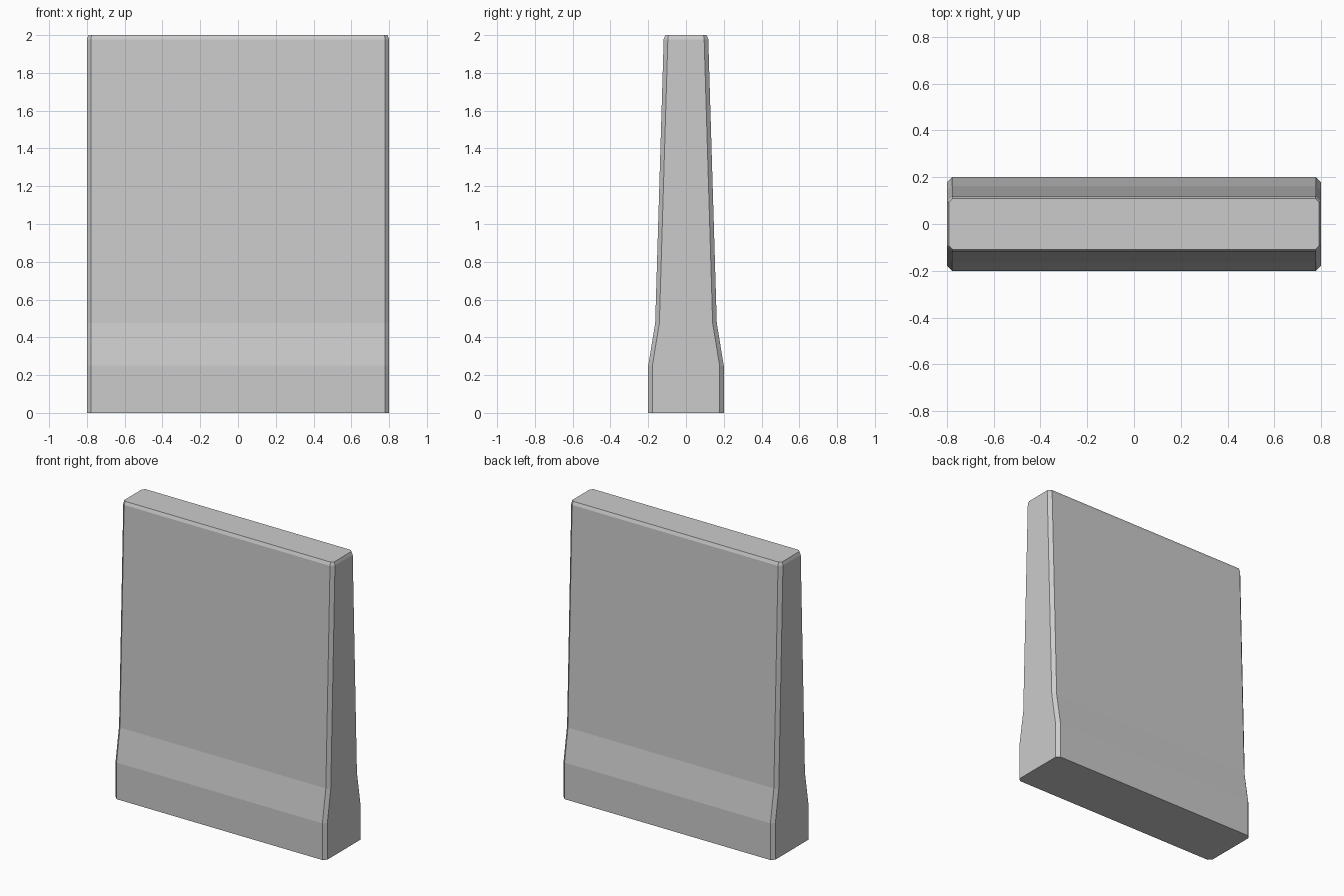
import bpy
import bmesh

cube = bpy.data.objects.get("Cube")
if cube:
    bpy.data.objects.remove(cube, do_unlink=True)

# Plain concrete colour
concrete = bpy.data.materials.new("concrete_grey")
concrete.use_nodes = True
colour = (0.6, 0.6, 0.6, 1)
concrete.diffuse_color = colour
concrete.node_tree.nodes["Principled BSDF"].inputs["Base Color"].default_value = colour

# Wall levels: height, half width, half depth, corner chamfer
levels = [
    (0.0, 0.8, 0.2, 0.022),
    (0.25, 0.8, 0.2, 0.022),
    (0.475, 0.8, 0.163, 0.022),
    (1.978, 0.8, 0.118, 0.022),
    (2.0, 0.792, 0.109, 0.016),
]


def chamfered_ring(bm, z, hx, hy, c):
    quarter = [(hx, hy - c), (hx - c, hy)]
    half = quarter + [(-x, y) for x, y in reversed(quarter)]
    return [bm.verts.new((x, y, z)) for x, y in half + [(-x, -y) for x, y in half]]


# Skin the levels into one tapered barrier wall with a flared foot
bm = bmesh.new()
rings = [chamfered_ring(bm, *level) for level in levels]
for low, high in zip(rings, rings[1:]):
    for i in range(len(low)):
        j = (i + 1) % len(low)
        bm.faces.new((low[i], low[j], high[j], high[i]))
bm.faces.new(rings[-1])
bm.faces.new(reversed(rings[0]))
bmesh.ops.recalc_face_normals(bm, faces=bm.faces)

mesh = bpy.data.meshes.new("barrier_wall")
bm.to_mesh(mesh)
bm.free()
mesh.materials.append(concrete)
wall = bpy.data.objects.new("barrier_wall", mesh)
bpy.context.collection.objects.link(wall)
